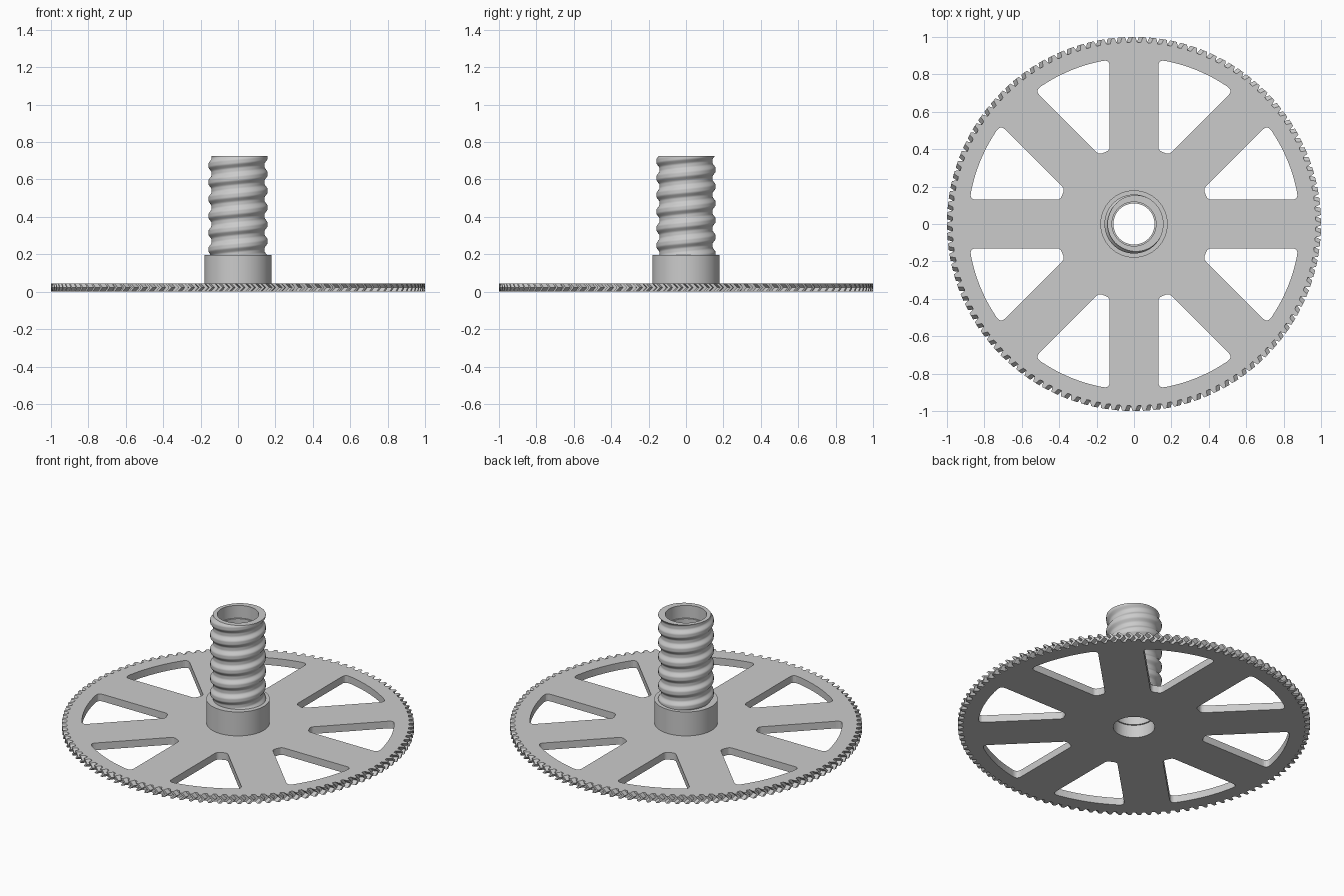
import bpy, bmesh
from math import sin, cos, pi, radians, asin
from mathutils import Vector

cube = bpy.data.objects.get("Cube")
if cube:
    bpy.data.objects.remove(cube, do_unlink=True)

grey = bpy.data.materials.new("light grey")
grey.use_nodes = True
grey.diffuse_color = (0.6, 0.6, 0.6, 1)
grey.node_tree.nodes["Principled BSDF"].inputs["Base Color"].default_value = (0.6, 0.6, 0.6, 1)

PLATE = 0.045
BORE = 0.118
SEG = 72


def make_object(name, bm):
    bmesh.ops.recalc_face_normals(bm, faces=bm.faces)
    mesh = bpy.data.meshes.new(name)
    bm.to_mesh(mesh)
    bm.free()
    mesh.materials.append(grey)
    obj = bpy.data.objects.new(name, mesh)
    bpy.context.collection.objects.link(obj)
    return obj


def loft(bm, rings, closed=False):
    """Skin a stack of equal-length point rings, returning the vertex rows."""
    rows = [[bm.verts.new(p) for p in ring] for ring in rings]
    n = len(rows[0])
    pairs = list(zip(rows, rows[1:]))
    if closed:
        pairs.append((rows[-1], rows[0]))
    for a, b in pairs:
        for i in range(n):
            j = (i + 1) % n
            bm.faces.new((a[i], a[j], b[j], b[i]))
    return rows


def circle(r, z):
    return [(r * cos(2 * pi * i / SEG), r * sin(2 * pi * i / SEG), z) for i in range(SEG)]


# Herringbone teeth around the rim
TEETH = 112


def gear_ring(z, twist):
    pitch = 2 * pi / TEETH
    points = []
    for k in range(TEETH):
        for offset, r in ((-0.32, 0.972), (-0.14, 1.0), (0.14, 1.0), (0.32, 0.972)):
            a = (k + offset + twist) * pitch
            points.append((r * cos(a), r * sin(a), z))
    return points


# Rounded window between two spokes
def window_outline(half_spoke=0.13, inner=0.415, outer=0.888):
    def polar(r, a):
        return Vector((r * cos(a), r * sin(a)))
    a_in, a_out = asin(half_spoke / inner), asin(half_spoke / outer)
    first, last = a_out + 0.05, pi / 4 - a_out - 0.05
    arc = [polar(outer, first + (last - first) * i / 12) for i in range(13)]
    corners = [polar(inner, a_in), polar(outer, a_out)] + arc
    corners += [polar(outer, pi / 4 - a_out), polar(inner, pi / 4 - a_in)]
    n = len(corners)
    rounded = {0: 0.02, 1: 0.035, n - 2: 0.035, n - 1: 0.02}
    points = []
    for i, c in enumerate(corners):
        if i not in rounded:
            points.append(c)
            continue
        p = c + (corners[i - 1] - c).normalized() * rounded[i]
        q = c + (corners[(i + 1) % n] - c).normalized() * rounded[i]
        for s in range(6):
            t = s / 5
            points.append(p * (1 - t) ** 2 + c * 2 * t * (1 - t) + q * t * t)
    return points


# Gear plate: rim, window and bore walls, then flat top and bottom
bm = bmesh.new()
walls = [loft(bm, [gear_ring(0, 0), gear_ring(PLATE / 2, 0.4), gear_ring(PLATE, 0)]),
         loft(bm, [circle(BORE, 0), circle(BORE, PLATE)])]
outline = window_outline()
for k in range(8):
    c, s = cos(k * pi / 4), sin(k * pi / 4)
    walls.append(loft(bm, [[(p.x * c - p.y * s, p.x * s + p.y * c, z) for p in outline]
                           for z in (0, PLATE)]))
for level, normal in ((0, (0, 0, -1)), (-1, (0, 0, 1))):
    border = []
    for rows in walls:
        row = rows[level]
        border += [bm.edges.get((row[i - 1], row[i])) for i in range(len(row))]
    bmesh.ops.triangle_fill(bm, edges=border, normal=normal, use_beauty=True)
make_object("gear_plate", bm)

# Hollow shaft: collar, helical thread and stepped bore
COLLAR_TOP, TOP, LEAD = 0.195, 0.725, 0.09


def thread_ring(z):
    points = []
    for i in range(SEG):
        a = 2 * pi * i / SEG
        wave = max(-1, min(1, 1.4 * cos(2 * pi * z / LEAD - a)))
        r = 0.150 + 0.008 * wave
        points.append((r * cos(a), r * sin(a), z))
    return points


rows = 106
rings = [circle(BORE, PLATE), circle(0.18, PLATE), circle(0.18, COLLAR_TOP)]
rings += [thread_ring(COLLAR_TOP + (TOP - COLLAR_TOP) * i / rows) for i in range(rows + 1)]
rings += [circle(r, z) for r, z in ((BORE, TOP), (BORE, TOP - 0.08), (0.11, TOP - 0.08),
                                    (0.11, 0.08), (BORE, 0.08))]
bm = bmesh.new()
loft(bm, rings, closed=True)
shaft = make_object("threaded_shaft", bm)
bpy.ops.object.select_all(action="DESELECT")
shaft.select_set(True)
bpy.context.view_layer.objects.active = shaft
bpy.ops.object.shade_smooth_by_angle(angle=radians(35))
